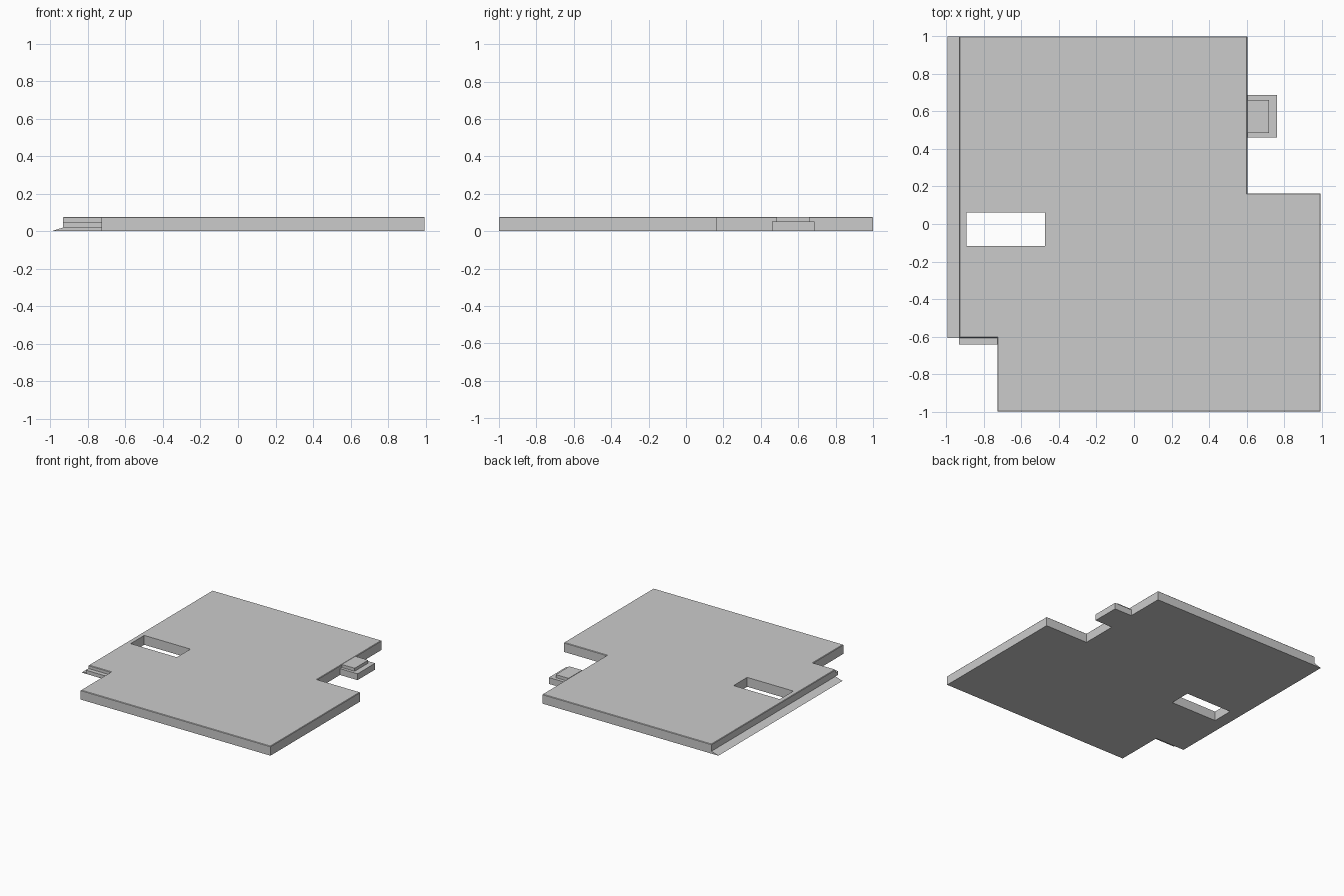
import bpy, bmesh
from mathutils import Vector

if "Cube" in bpy.data.objects:
    bpy.data.objects.remove(bpy.data.objects["Cube"])

TOP = 0.077   # plate thickness
STEP = 0.052  # height of the tab's lower step


def prism(name, profile, direction, chamfer=0.0):
    """Extrude a closed profile; optionally chamfer its far rim."""
    bm = bmesh.new()
    base = bm.faces.new([bm.verts.new(p) for p in profile])
    res = bmesh.ops.extrude_face_region(bm, geom=[base], use_keep_orig=True)
    far = [g for g in res["geom"] if isinstance(g, bmesh.types.BMVert)]
    bmesh.ops.translate(bm, verts=far, vec=Vector(direction))
    if chamfer:
        rim = [e for e in bm.edges if all(v in far for v in e.verts)]
        bmesh.ops.bevel(bm, geom=rim, offset=chamfer, segments=1, affect='EDGES')
    bmesh.ops.recalc_face_normals(bm, faces=bm.faces)
    mesh = bpy.data.meshes.new(name)
    bm.to_mesh(mesh)
    bm.free()
    obj = bpy.data.objects.new(name, mesh)
    bpy.context.collection.objects.link(obj)
    return obj


def block(name, x0, x1, y0, y1, z0, z1):
    return prism(name, [(x0, y0, z0), (x1, y0, z0), (x1, y1, z0), (x0, y1, z0)],
                 (0, 0, z1 - z0))


# Main slab with its stepped corners
outline = [(-0.932, 1), (-0.932, -0.607), (-0.728, -0.607), (-0.728, -1),
           (0.995, -1), (0.995, 0.163), (0.604, 0.163), (0.604, 1)]
slab = prism("slab", [(x, y, 0) for x, y in outline], (0, 0, TOP), chamfer=0.004)

# Rectangular opening through the slab
cutter = block("opening_cutter", -0.893, -0.474, -0.116, 0.06, -0.1, 0.2)
cutter.hide_render = True
cut = slab.modifiers.new("opening", 'BOOLEAN')
cut.operation = 'DIFFERENCE'
cut.solver = 'EXACT'
cut.object = cutter
bpy.context.view_layer.objects.active = slab
bpy.ops.object.modifier_apply(modifier=cut.name)
bpy.data.objects.remove(cutter)

# Sloping threshold along the left edge
prism("left_ramp", [(-0.995, -0.607, 0), (-0.932, -0.607, 0), (-0.932, -0.607, 0.02)],
      (0, 1.607, 0))

# Small ledge in the front left notch
block("notch_ledge", -0.932, -0.728, -0.642, -0.607, 0.02, 0.05)

# Two-step tab on the right side
block("tab_lower_step", 0.604, 0.763, 0.46, 0.688, 0, STEP)
block("tab_upper_step", 0.604, 0.72, 0.484, 0.66, STEP, TOP)
